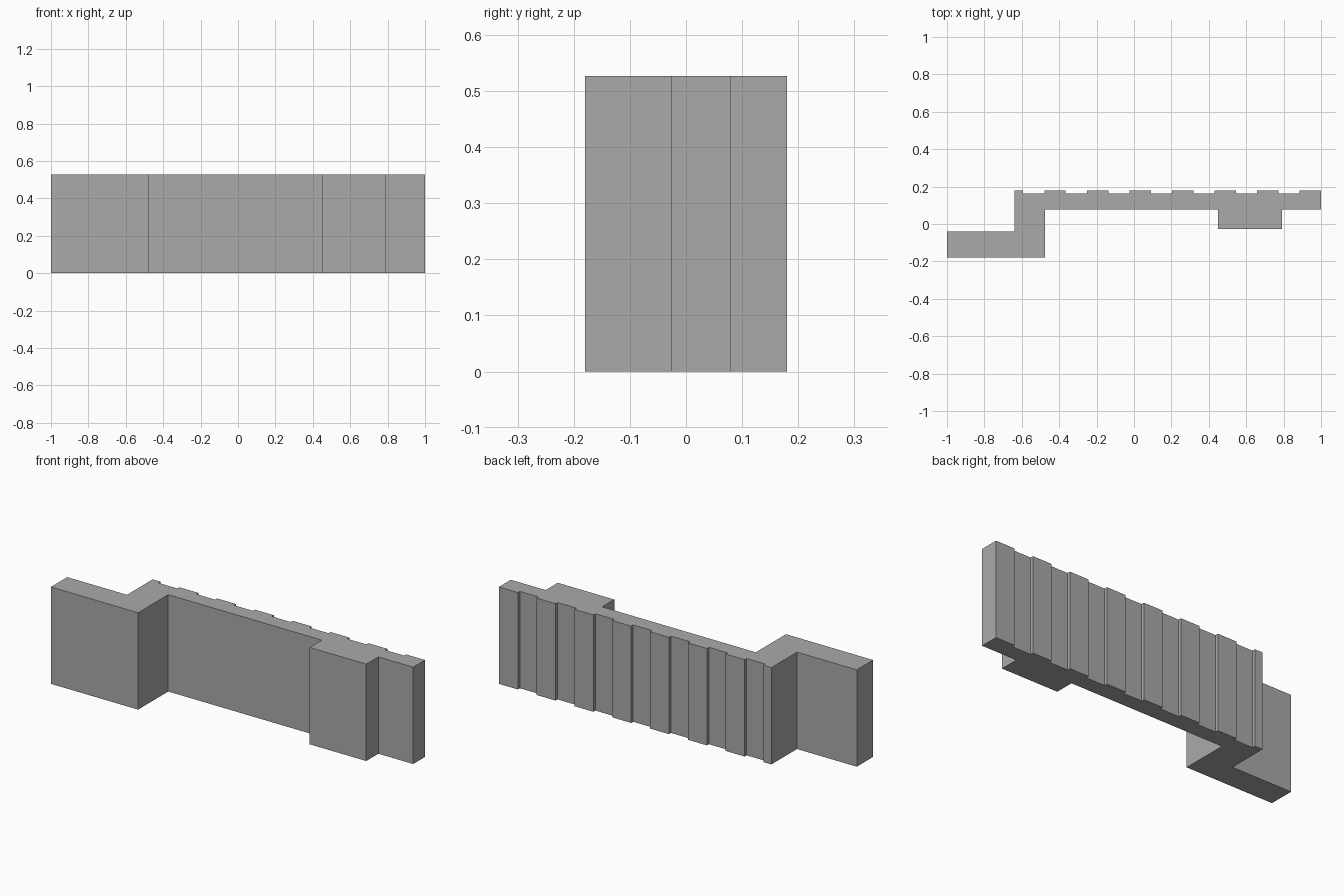
import bpy
import bmesh

HEIGHT = 0.527
BACK, GROOVE = 0.18, 0.163      # rib face and groove face on the back
PITCH, RIB = 0.2275, 0.114      # rib spacing and width

cube = bpy.data.objects.get("Cube")
if cube:
    bpy.data.objects.remove(cube, do_unlink=True)

grey = bpy.data.materials.new("plain grey")
grey.use_nodes = True
colour = (0.4, 0.4, 0.4, 1)
grey.diffuse_color = colour
grey.node_tree.nodes["Principled BSDF"].inputs["Base Color"].default_value = colour

# Front outline: stepped end wing, long wall, projecting pier
outline = [(-0.64, -0.04), (-1, -0.04), (-1, -0.18), (-0.475, -0.18),
           (-0.475, 0.078), (0.45, 0.078), (0.45, -0.026), (0.79, -0.026),
           (0.79, 0.078), (1, 0.078)]

# Ribbed back, running from the +x end to the corner of the wing
for i in range(7):
    right = 1 - i * PITCH
    left = right - RIB
    outline += [(right, BACK), (left, BACK), (left, GROOVE),
                (right - PITCH, GROOVE)]
outline += [(1 - 7 * PITCH, BACK), (-0.64, BACK)]

# Extrude the outline to full height
bm = bmesh.new()
base = bm.faces.new([bm.verts.new((x, y, 0)) for x, y in outline])
top = bmesh.ops.extrude_face_region(bm, geom=[base], use_keep_orig=True)
bmesh.ops.translate(bm, vec=(0, 0, HEIGHT),
                    verts=[v for v in top["geom"] if isinstance(v, bmesh.types.BMVert)])
bmesh.ops.recalc_face_normals(bm, faces=bm.faces)
mesh = bpy.data.meshes.new("ribbed_wall")
bm.to_mesh(mesh)
bm.free()
mesh.materials.append(grey)
wall = bpy.data.objects.new("ribbed_wall", mesh)
bpy.context.collection.objects.link(wall)
